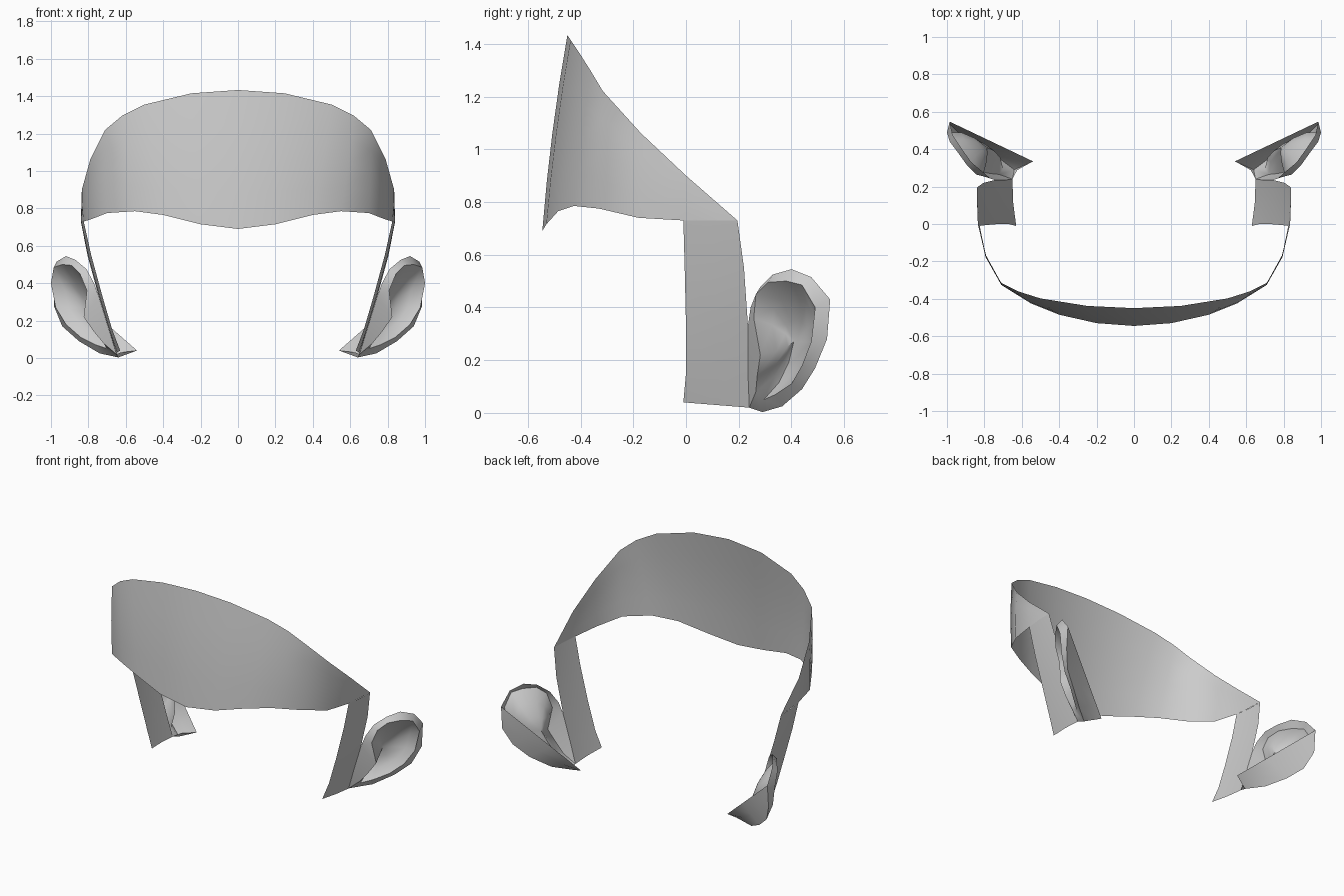
import bpy, bmesh
from mathutils import Vector as V

if "Cube" in bpy.data.objects:
    bpy.data.objects.remove(bpy.data.objects["Cube"])


def loft(name, rows, closed=False, angle=50):
    """Skin rows of points, mirror across x and shade smooth."""
    bm = bmesh.new()
    grid = [[bm.verts.new(p) for p in r] for r in rows]
    n = len(rows[0])
    for a, b in zip(grid, grid[1:]):
        for i in range(n if closed else n - 1):
            j = (i + 1) % n
            bm.faces.new((a[i], a[j], b[j], b[i]))
    bmesh.ops.remove_doubles(bm, verts=bm.verts, dist=0.0005)
    bmesh.ops.recalc_face_normals(bm, faces=bm.faces)
    me = bpy.data.meshes.new(name)
    bm.to_mesh(me)
    bm.free()
    ob = bpy.data.objects.new(name, me)
    bpy.context.collection.objects.link(ob)
    m = ob.modifiers.new("mirror", 'MIRROR')
    m.use_clip = True
    bpy.ops.object.select_all(action='DESELECT')
    ob.select_set(True)
    bpy.context.view_layer.objects.active = ob
    bpy.ops.object.shade_smooth_by_angle(angle=angle * 3.14159 / 180)
    return ob


def vecs(pts):
    return [V(p) for p in pts]


# forehead band: upper and lower edges, skinned with a slight outward bulge
top = vecs([(0, -.45, 1.433), (.25, -.438, 1.415), (.5, -.398, 1.355), (.62, -.36, 1.295),
            (.71, -.315, 1.22), (.79, -.17, 1.06), (.835, 0, .90), (.84, .195, .73)])
low = vecs([(0, -.545, .69), (.2, -.53, .715), (.4, -.485, .765), (.55, -.425, .785),
            (.70, -.33, .775), (.79, -.18, .74), (.825, -.01, .73), (.825, -.01, .73)])
rows = []
for k in range(5):
    t = k / 4
    row = []
    for a, b in zip(low, top):
        p = a.lerp(b, t)
        out = V((p.x, p.y, 0)).normalized()
        row.append(p + out * 0.05 * t * (1 - t) * (b - a).length)
    rows.append(row)
loft("forehead_band", rows)

# sideburn strips in front of the ears
front = vecs([(.825, -.01, .73), (.785, -.005, .55), (.725, 0, .33), (.672, 0, .15), (.63, -.01, .04)])
back = vecs([(.84, .195, .73), (.805, .22, .55), (.745, .235, .33), (.69, .235, .15), (.65, .24, .02)])
loft("sideburn", [front, [a.lerp(b, .5) + V((.006, 0, 0)) for a, b in zip(front, back)], back])

# ear: outer outline, opening rim, then a bowl sinking toward the head
outer = vecs([(.65, .24, .02), (.69, .235, .15), (.745, .235, .33), (.77, .245, .40), (.81, .28, .475),
              (.87, .33, .525), (.92, .40, .545), (.97, .475, .515), (.985, .547, .43),
              (.985, .535, .28), (.94, .49, .17), (.85, .44, .09), (.74, .365, .025), (.64, .29, .003)])
rim = vecs([(.72, .265, .08), (.77, .27, .14), (.825, .282, .22), (.808, .257, .36), (.845, .265, .45),
            (.89, .31, .495), (.94, .38, .50), (.985, .44, .485), (1.0, .49, .40),
            (.975, .475, .27), (.92, .44, .18), (.84, .40, .11), (.76, .34, .07), (.70, .295, .05)])
deep = V((.79, .40, .27))
inward = V((-.43, .9, 0))
bowl = [[p.lerp(deep, t) + inward * d for p in rim] for t, d in ((.3, .03), (.65, .03), (1, .01))]
loft("ear", [outer, rim] + bowl, closed=True)

# rear of the ear: from the lower outline to a straight edge ending at a point on the head
start, tip = V((.985, .547, .43)), V((.54, .335, .04))
lower = outer[8:14]
edge = [start.lerp(tip, f) for f in (0, .2, .4, .62, .83, 1)]
loft("ear_back", [lower, [a.lerp(b, .5) for a, b in zip(lower, edge)], edge])

# lobe web joining sideburn to the rear point
loft("ear_root", [[outer[0], outer[13]], [outer[0].lerp(tip, .5) + V((.03, 0, 0)), tip]])
